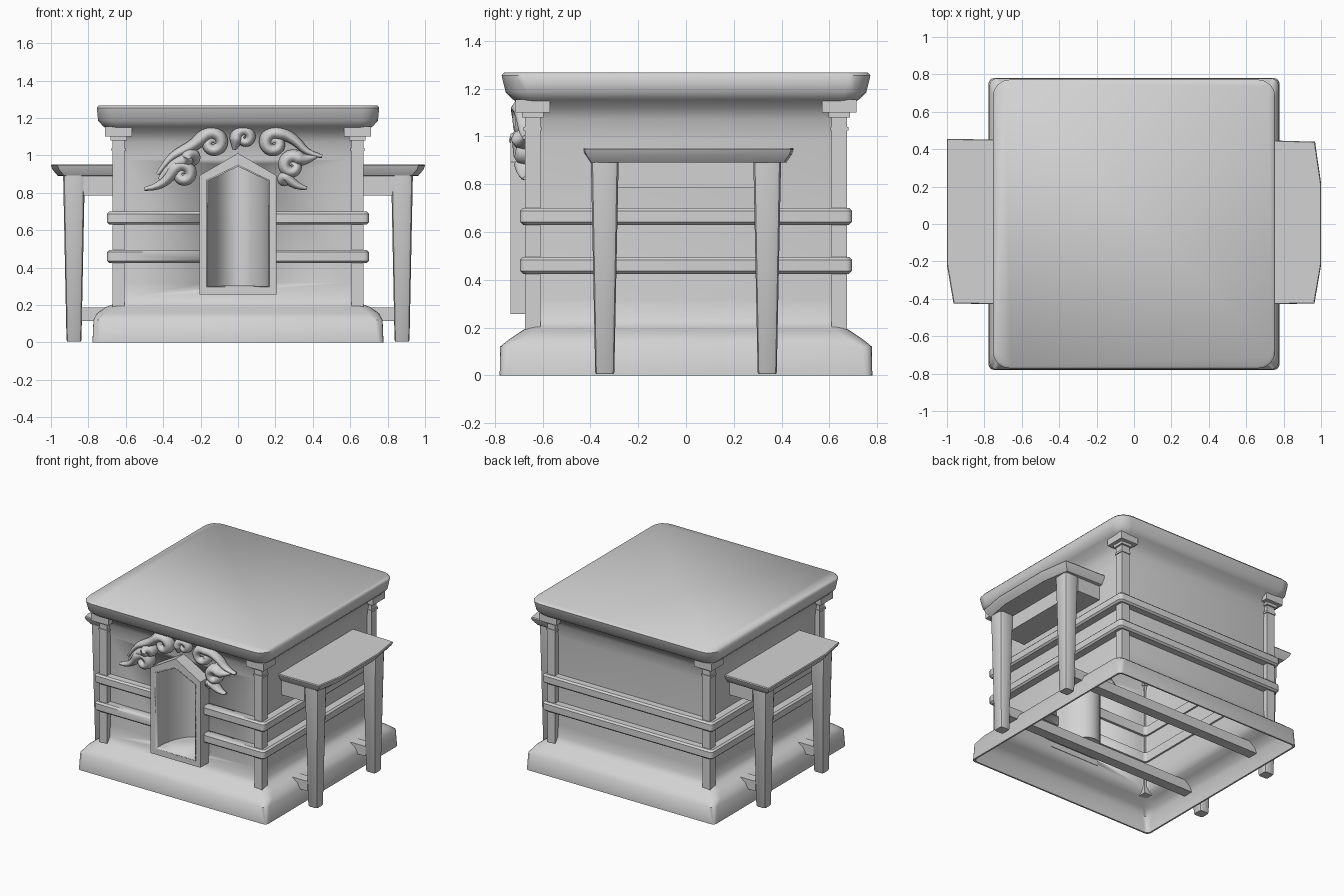
import bpy, bmesh
from math import pi, cos, sin, radians

cube = bpy.data.objects.get("Cube")
if cube:
    bpy.data.objects.remove(cube, do_unlink=True)

GREY = (0.65, 0.65, 0.65, 1)
stone = bpy.data.materials.new("grey_stone")
stone.use_nodes = True
stone.diffuse_color = GREY
stone.node_tree.nodes["Principled BSDF"].inputs["Base Color"].default_value = GREY


def activate(ob):
    bpy.ops.object.select_all(action='DESELECT')
    ob.select_set(True)
    bpy.context.view_layer.objects.active = ob


def finish(name, bm, smooth=35):
    bmesh.ops.recalc_face_normals(bm, faces=bm.faces)
    me = bpy.data.meshes.new(name)
    bm.to_mesh(me)
    bm.free()
    ob = bpy.data.objects.new(name, me)
    bpy.context.collection.objects.link(ob)
    me.materials.append(stone)
    if smooth:
        activate(ob)
        bpy.ops.object.shade_smooth_by_angle(angle=radians(smooth))
    return ob


def loft(name, rings, closed=False, smooth=35):
    """Join rings of points; either cap both ends or close the loop."""
    bm = bmesh.new()
    rows = [[bm.verts.new(p) for p in ring] for ring in rings]
    n = len(rows[0])
    for a, b in list(zip(rows, rows[1:])) + ([(rows[-1], rows[0])] if closed else []):
        for i in range(n):
            j = (i + 1) % n
            bm.faces.new((a[i], a[j], b[j], b[i]))
    if not closed:
        bm.faces.new(rows[0])
        bm.faces.new(rows[-1])
    return finish(name, bm, smooth)


def rounded(hx, hy, r, z, cx=0, cy=0, steps=4):
    """Ring of points around a rounded rectangle."""
    pts = []
    for k, (sx, sy) in enumerate(((1, 1), (-1, 1), (-1, -1), (1, -1))):
        for i in range(steps + 1):
            a = (k + i / steps) * pi / 2
            pts.append((cx + sx * (hx - r) + r * cos(a), cy + sy * (hy - r) + r * sin(a), z))
    return pts


def box(name, x0, x1, y0, y1, z0, z1):
    bm = bmesh.new()
    bmesh.ops.create_cube(bm, size=1)
    for v in bm.verts:
        v.co = ((x0 + x1) / 2 + v.co.x * (x1 - x0),
                (y0 + y1) / 2 + v.co.y * (y1 - y0),
                (z0 + z1) / 2 + v.co.z * (z1 - z0))
    return finish(name, bm, 0)


# Hollow body: flared plinth, walls and overhanging flat roof, with a thin inner skin
profile = [(0.778, 0.78, 0.03, 0), (0.773, 0.778, 0.04, 0.12), (0.755, 0.735, 0.06, 0.155),
           (0.71, 0.685, 0.06, 0.188), (0.665, 0.66, 0.05, 0.205), (0.642, 0.642, 0.04, 0.24),
           (0.635, 0.635, 0.03, 0.32), (0.635, 0.635, 0.03, 0.98), (0.648, 0.648, 0.04, 1.07),
           (0.675, 0.675, 0.06, 1.125), (0.72, 0.725, 0.08, 1.155), (0.748, 0.755, 0.09, 1.185),
           (0.755, 0.772, 0.09, 1.255), (0.745, 0.762, 0.09, 1.267)]
skin = [(hx - 0.012, hy - 0.012, r, min(z, 1.255)) for hx, hy, r, z in profile[:-1]]
body = loft("body_and_roof", [rounded(*p) for p in profile[::-1] + skin], smooth=50)

# Two rails running around the walls
rails = []
for name, z in (("upper_rail", 0.63), ("lower_rail", 0.425)):
    section = [(0.61, z), (0.688, z), (0.7, z + 0.012), (0.7, z + 0.058), (0.688, z + 0.07), (0.61, z + 0.07)]
    rails.append(loft(name, [rounded(h, h - 0.005, 0.025, zz) for h, zz in section], closed=True))


# Arched niche: rounded recess in a pointed frame
def niche(name, half, depth, floor, shoulder, peak, front, closed):
    """Pointed chamber with a rounded back and an optional front face."""
    plan = [(half * cos(pi * i / 16), -0.7 + depth * sin(pi * i / 16)) for i in range(17)]
    plan = [(half, front)] + plan + [(-half, front), (0, front)]
    bm = bmesh.new()
    low = [bm.verts.new((x, y, floor)) for x, y in plan]
    high = [bm.verts.new((x, y, peak - (peak - shoulder) * abs(x) / half)) for x, y in plan]
    n = len(plan)
    for i in range(n if closed else n - 2):
        j = (i + 1) % n
        bm.faces.new((low[i], low[j], high[j], high[i]))
    bm.faces.new(low)
    middle = 9
    bm.faces.new(high[:middle + 1] + [high[-1]])
    bm.faces.new(high[middle:])
    return finish(name, bm)


recess = niche("niche_recess", 0.165, 0.285, 0.3, 0.865, 0.945, -0.735, False)
shell = recess.modifiers.new("thickness", 'SOLIDIFY')
shell.thickness = 0.008
shell.offset = 0
cutter = niche("niche_cutter", 0.168, 0.288, 0.297, 0.868, 0.948, -0.85, True)
for ob in [body] + rails:
    cut = ob.modifiers.new("niche_cut", 'BOOLEAN')
    cut.operation = 'DIFFERENCE'
    cut.object = cutter
    activate(ob)
    bpy.ops.object.modifier_apply(modifier=cut.name)
bpy.data.objects.remove(cutter, do_unlink=True)


def house(half, floor, shoulder, peak, y):
    return [(-half, y, floor), (half, y, floor), (half, y, shoulder), (0, y, peak), (-half, y, shoulder)]


big, small = (0.205, 0.257, 0.893, 1.012), (0.165, 0.302, 0.865, 0.945)
loft("niche_frame", [house(*big, -0.625), house(*big, -0.735), house(*small, -0.735), house(*small, -0.625)],
     closed=True, smooth=0)

# Corner posts with stepped capitals
for sx in (-1, 1):
    for sy in (-1, 1):
        for part, h, z0, z1 in (("post", 0.032, 0.19, 1.11), ("post_collar", 0.038, 1.025, 1.04),
                                ("post_neck", 0.045, 1.08, 1.1), ("post_capital", 0.072, 1.1, 1.155)):
            x, y = sx * 0.638, sy * 0.642
            box(part, x - h, x + h, y - h, y + h, z0, z1)

# Side tables: flared top, solid apron, two tapering legs each
for sx in (-1, 1):
    back_x, back_y = (0.968, 0.44) if sx > 0 else (1.0, 0.455)
    top = [(0.625, -0.43), (0.965, -0.425), (1.0, -0.22), (1.0, 0.22), (back_x, back_y), (0.625, 0.45)]
    rings = [[(sx * (x - d if x > 0.7 else x), y * (1 - 1.9 * d), z) for x, y in top]
             for d, z in ((0.045, 0.89), (0.035, 0.892), (0.008, 0.925), (0, 0.945), (0.004, 0.952))]
    loft("side_table_top", rings, smooth=30)
    box("table_apron", *sorted((sx * 0.63, sx * 0.825)), -0.395, 0.395, 0.785, 0.895)
    for sy in (-1, 1):
        loft("table_leg", [rounded(h, h, h * 0.4, z, sx * 0.877, sy * 0.34, 2)
                           for h, z in ((0.036, 0.005), (0.04, 0.012), (0.058, 0.895))])

# Floor beams joining opposite legs
for y in (-0.34, 0.34):
    box("floor_beam", -0.838, 0.838, y - 0.038, y + 0.038, 0.115, 0.188)


# Cloud scrolls above the niche: tapering tails that curl into spirals
def scroll(cx, cz, r, start, turn, tail, width=0.04):
    """Curve from the tail tip into a spiral; turn is +1 or -1."""
    steps = 20
    pts = [(x, z, (0.25 + 0.75 * i / len(tail))) for i, (x, z) in enumerate(tail)]
    for i in range(steps + 1):
        f = i / steps
        a = radians(start) + turn * f * 2.7 * pi
        pts.append((cx + r * (1 - 0.85 * f) * cos(a), cz + r * (1 - 0.85 * f) * sin(a), 1 - 0.5 * f))
    cu = bpy.data.curves.new("cloud_scroll", 'CURVE')
    cu.dimensions = '3D'
    cu.bevel_depth = width
    cu.bevel_resolution = 2
    cu.resolution_u = 3
    cu.use_fill_caps = True
    line = cu.splines.new('NURBS')
    line.points.add(len(pts) - 1)
    line.use_endpoint_u = True
    line.order_u = 3
    for p, (x, z, w) in zip(line.points, pts):
        p.co = (x, 0, z, 1)
        p.radius = w
    cu.materials.append(stone)
    ob = bpy.data.objects.new("cloud_scroll", cu)
    bpy.context.collection.objects.link(ob)
    ob.location.y = -0.67
    ob.scale.y = 1.6
    activate(ob)
    bpy.ops.object.convert(target='MESH')


scroll(-0.135, 1.065, 0.06, 130, -1, [(-0.43, 0.9), (-0.38, 0.97), (-0.33, 1.01), (-0.24, 1.05)])
scroll(-0.295, 0.9, 0.055, 150, -1, [(-0.5, 0.82), (-0.43, 0.83), (-0.37, 0.88)])
scroll(-0.25, 0.985, 0.02, 200, -1, [(-0.42, 0.87), (-0.36, 0.95)], 0.045)
scroll(0.035, 1.095, 0.048, 200, -1, [(-0.02, 1.03)], 0.035)
scroll(0.195, 1.065, 0.06, 60, 1, [(0.45, 0.995), (0.37, 1.01), (0.32, 1.07), (0.26, 1.11)])
scroll(0.29, 0.945, 0.055, 40, 1, [(0.42, 0.995), (0.37, 0.98)])
scroll(0.25, 0.87, 0.015, 60, 1, [(0.37, 0.825), (0.32, 0.83)], 0.032)
